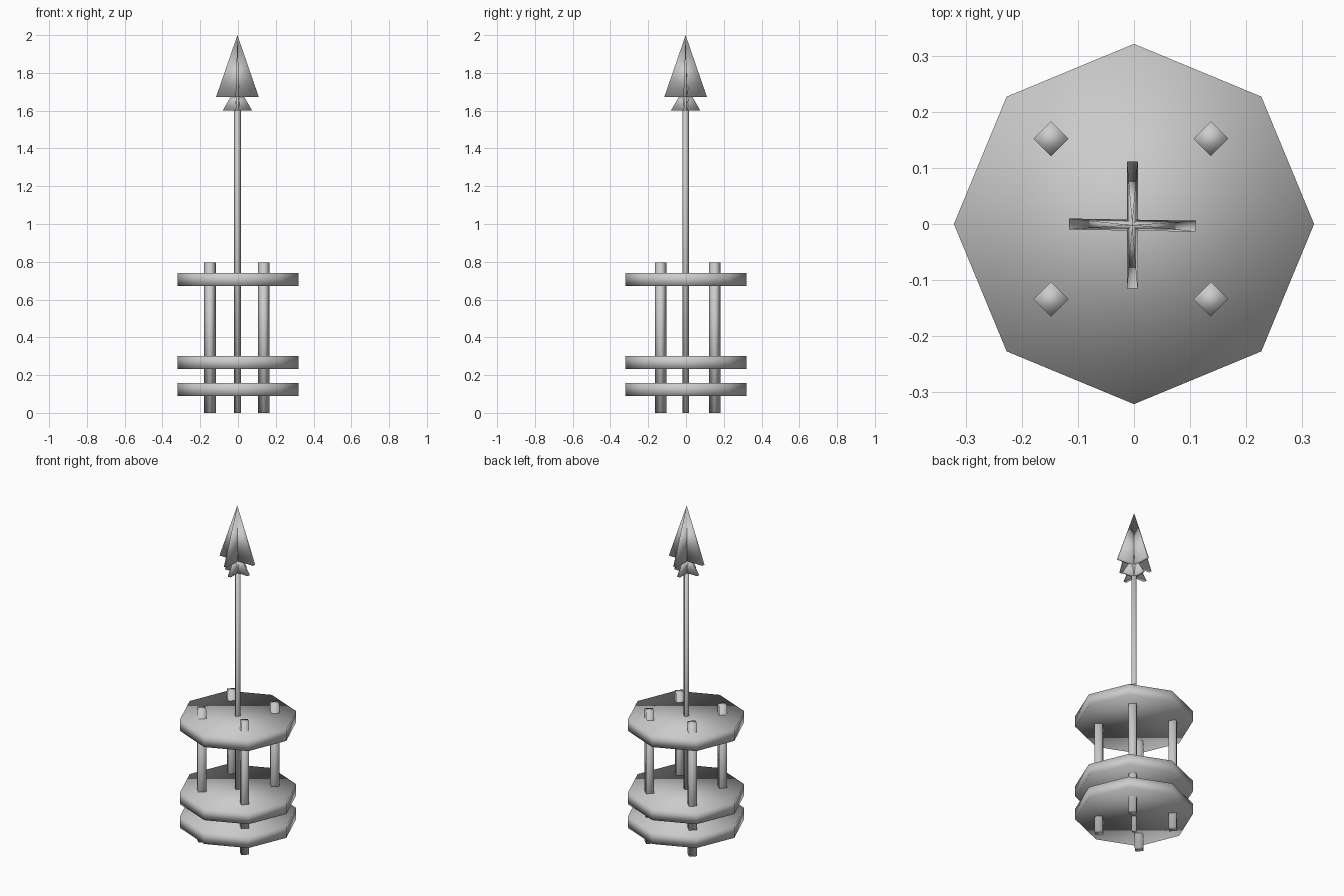
import bpy
from math import radians

if "Cube" in bpy.data.objects:
    bpy.data.objects.remove(bpy.data.objects["Cube"])


def finish(name):
    ob = bpy.context.object
    ob.name = name
    bpy.ops.object.shade_smooth()
    return ob


def prism(name, sides, radius, x, y, z0, z1):
    """Upright prism with a corner on the x axis."""
    bpy.ops.mesh.primitive_cylinder_add(
        vertices=sides, radius=radius, depth=z1 - z0,
        location=(x, y, (z0 + z1) / 2))
    return finish(name)


def blade(name, half_width, half_thick, z0, z1, angle):
    """Thin rectangular pyramid tapering to a point."""
    bpy.ops.mesh.primitive_cone_add(
        vertices=4, radius1=2 ** 0.5, radius2=0, depth=z1 - z0)
    ob = bpy.context.object
    ob.rotation_euler.z = radians(45)
    bpy.ops.object.transform_apply(location=False, rotation=True, scale=False)
    ob.scale = (half_width, half_thick, 1)
    bpy.ops.object.transform_apply(location=False, rotation=False, scale=True)
    ob.location = (-0.003, -0.002, (z0 + z1) / 2)
    ob.rotation_euler.z = radians(angle)
    return finish(name)


# Three octagonal plates
for label, z0, z1 in (("lower", 0.09, 0.158),
                      ("middle", 0.233, 0.301),
                      ("upper", 0.672, 0.74)):
    prism(label + "_plate", 8, 0.321, 0, 0, z0, z1)

# Four diamond-section posts through the plates
for x in (-0.148, 0.137):
    for y in (-0.134, 0.152):
        prism("post", 4, 0.031, x, y, 0, 0.795)

# Central shaft
prism("shaft", 4, 0.018, -0.002, -0.001, 0, 1.73)

# Crossed blades of the tip and the smaller barb below it
for angle in (-1, 90):
    blade("tip_blade", 0.113, 0.0098, 1.672, 2.0, angle)
    blade("barb_blade", 0.078, 0.0098, 1.60, 1.735, angle)
